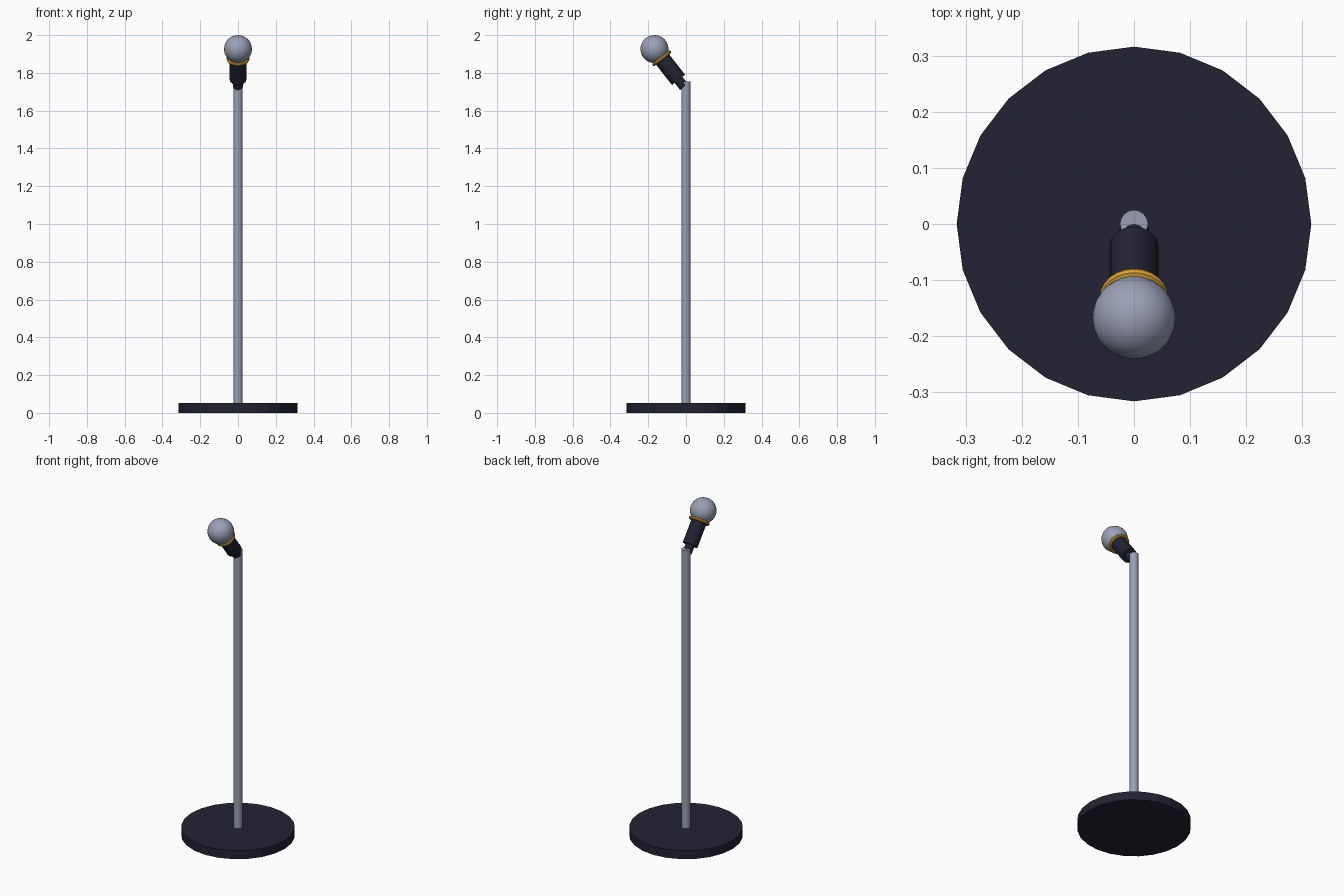
import bpy, math
from mathutils import Vector, Matrix

cube = bpy.data.objects.get("Cube")
if cube:
    bpy.data.objects.remove(cube, do_unlink=True)


def make_material(name, rgb):
    mat = bpy.data.materials.new(name)
    mat.use_nodes = True
    colour = (*rgb, 1)
    mat.diffuse_color = colour
    mat.node_tree.nodes["Principled BSDF"].inputs["Base Color"].default_value = colour
    return mat


navy = make_material("dark navy", (0.016, 0.016, 0.034))
grey = make_material("steel grey", (0.32, 0.35, 0.46))
gold = make_material("gold", (0.68, 0.36, 0.04))

# Head axis runs down and back from the ball centre
TILT = math.radians(38)
BALL = Vector((0, -0.167, 1.926))
HEAD = Matrix.Translation(BALL) @ Matrix.Rotation(TILT, 4, 'X')


def finish(name, mat, matrix, smooth=True):
    obj = bpy.context.object
    obj.name = name
    obj.data.materials.append(mat)
    obj.matrix_world = matrix
    if smooth:
        bpy.ops.object.shade_smooth_by_angle(angle=math.radians(35))
    return obj


def cylinder(name, mat, radius, low, high, sides, frame=Matrix(), smooth=True):
    bpy.ops.mesh.primitive_cylinder_add(vertices=sides, radius=radius, depth=high - low)
    place = frame @ Matrix.Translation((0, 0, (low + high) / 2))
    return finish(name, mat, place, smooth)


# Stand
cylinder("base", navy, 0.316, 0, 0.052, 24, smooth=False)
cylinder("pole", grey, 0.025, 0.045, 1.755, 16)

# Microphone body, tail and collar
cylinder("handle", navy, 0.044, -0.207, -0.04, 16, HEAD)
cylinder("handle_tail", navy, 0.026, -0.254, -0.2, 16, HEAD)
bpy.ops.mesh.primitive_torus_add(major_radius=0.052, minor_radius=0.009,
                                 major_segments=24, minor_segments=8)
finish("collar_ring", gold, HEAD @ Matrix.Translation((0, 0, -0.062)))

# Grille ball
bpy.ops.mesh.primitive_uv_sphere_add(segments=32, ring_count=16, radius=0.074)
finish("grille_ball", grey, HEAD)
